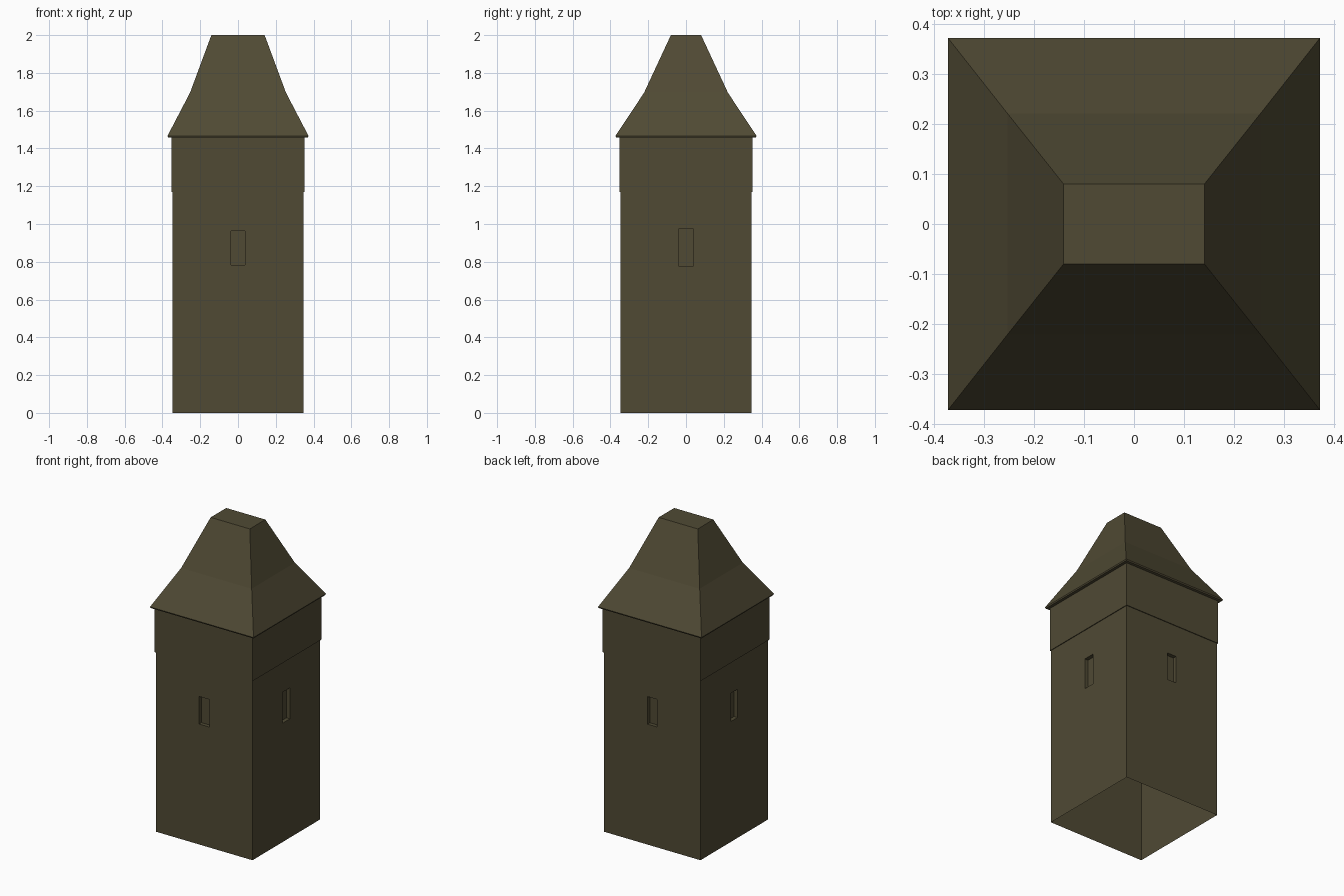
import bpy, bmesh, math
from mathutils import Matrix, Vector

if "Cube" in bpy.data.objects:
    bpy.data.objects.remove(bpy.data.objects["Cube"])

mat = bpy.data.materials.new("dark olive stone")
mat.diffuse_color = (0.080, 0.068, 0.034, 1)
mat.use_nodes = True
mat.node_tree.nodes["Principled BSDF"].inputs["Base Color"].default_value = mat.diffuse_color


def loft(bm, rings, cap=False, matrix=Matrix.Identity(4)):
    """Bridge successive four-point rings, optionally closing the last one."""
    rows = [[bm.verts.new(matrix @ Vector(p)) for p in ring] for ring in rings]
    for a, b in zip(rows, rows[1:]):
        for i in range(4):
            j = (i + 1) % 4
            bm.faces.new((a[i], a[j], b[j], b[i]))
    if cap:
        bm.faces.new(rows[-1])


def finish(bm, name):
    bmesh.ops.remove_doubles(bm, verts=bm.verts, dist=0.0005)
    mesh = bpy.data.meshes.new(name)
    bm.to_mesh(mesh)
    bm.free()
    mesh.materials.append(mat)
    obj = bpy.data.objects.new(name, mesh)
    bpy.context.collection.objects.link(obj)
    return obj


def level(x, y, z):
    return [(-x, -y, z), (x, -y, z), (x, y, z), (-x, y, z)]


def upright(half, z0, z1, y):
    return [(-half, y, z0), (half, y, z0), (half, y, z1), (-half, y, z1)]


# Tower walls: open-bottomed shell with a recessed window on each side
HALF, WALL_TOP, DEPTH = 0.348, 1.17, 0.025
windows = [  # half width, bottom, top for front, right, back, left
    (0.037, 0.784, 0.964), (0.037, 0.774, 0.976),
    (0.033, 0.784, 0.964), (0.033, 0.784, 0.968)]
bm = bmesh.new()
for k, (w, z0, z1) in enumerate(windows):
    loft(bm, [upright(HALF, 0, WALL_TOP, -HALF),
              upright(w, z0, z1, -HALF),
              upright(w, z0, z1, -HALF + DEPTH)],
         cap=True, matrix=Matrix.Rotation(k * math.pi / 2, 4, 'Z'))
finish(bm, "tower_walls")

# Upper storey, slightly overhanging the walls
bm = bmesh.new()
loft(bm, [level(HALF, HALF, WALL_TOP), level(0.353, 0.353, WALL_TOP),
          level(0.353, 0.353, 1.46)])
finish(bm, "upper_storey")

# Bell-cast hipped roof with flat top and eave underside
bm = bmesh.new()
loft(bm, [level(0.353, 0.353, 1.457), level(0.370, 0.370, 1.459),
          level(0.373, 0.373, 1.467), level(0.254, 0.222, 1.695),
          level(0.141, 0.08, 2.0)], cap=True)
finish(bm, "roof")
